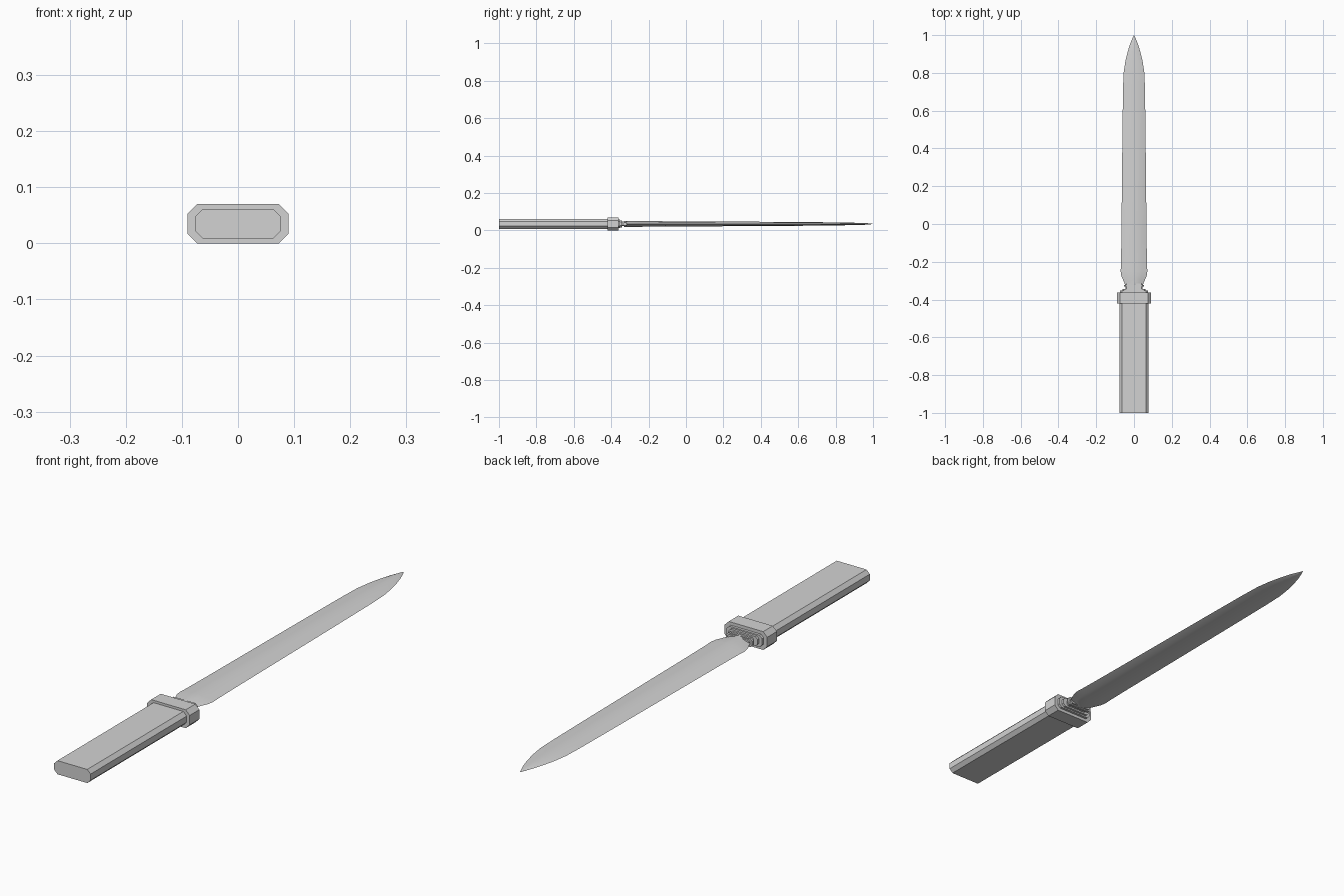
import bpy, bmesh

if "Cube" in bpy.data.objects:
    bpy.data.objects.remove(bpy.data.objects["Cube"])

ZC = 0.035  # height of the long axis

steel = bpy.data.materials.new("plain grey")
steel.diffuse_color = (0.65, 0.65, 0.65, 1)
steel.use_nodes = True
steel.node_tree.nodes["Principled BSDF"].inputs["Base Color"].default_value = steel.diffuse_color


def loft(name, rings, smooth=False):
    """Skin a list of equally sized point rings and cap both ends."""
    bm = bmesh.new()
    loops = [[bm.verts.new(p) for p in ring] for ring in rings]
    n = len(loops[0])
    for a, b in zip(loops, loops[1:]):
        for i in range(n):
            j = (i + 1) % n
            bm.faces.new((a[i], a[j], b[j], b[i]))
    bm.faces.new(loops[0])
    bm.faces.new(loops[-1])
    bmesh.ops.remove_doubles(bm, verts=bm.verts, dist=1e-5)
    bmesh.ops.recalc_face_normals(bm, faces=bm.faces)
    me = bpy.data.meshes.new(name)
    bm.to_mesh(me)
    bm.free()
    me.materials.append(steel)
    ob = bpy.data.objects.new(name, me)
    bpy.context.collection.objects.link(ob)
    if smooth:
        bpy.ops.object.select_all(action='DESELECT')
        ob.select_set(True)
        bpy.context.view_layer.objects.active = ob
        bpy.ops.object.shade_smooth_by_angle(angle=0.5)
    return ob


def octagon(y, w, h, c):
    """Chamfered rectangle section: half width, half height, chamfer."""
    pts = [(w, h - c), (w - c, h), (c - w, h), (-w, h - c),
           (-w, c - h), (c - w, -h), (w - c, -h), (w, c - h)]
    return [(x, y, ZC + z) for x, z in pts]


def bar(name, y0, y1, w, h, c):
    return loft(name, [octagon(y0, w, h, c), octagon(y1, w, h, c)])


# Grip, guard and the stepped collars in front of it
bar("grip", -1.0, -0.41, 0.077, 0.026, 0.014)
bar("guard", -0.42, -0.362, 0.09, 0.035, 0.017)
bar("guard_step", -0.365, -0.352, 0.075, 0.023, 0.011)
bar("neck", -0.355, -0.315, 0.046, 0.012, 0.006)
bar("rear_collar", -0.352, -0.343, 0.062, 0.018, 0.009)
bar("front_collar", -0.331, -0.322, 0.054, 0.016, 0.008)

# Blade stations: y, half width, half thickness, shoulder height ratio
stations = [
    (-0.325, 0.046, 0.016, 0.40), (-0.30, 0.056, 0.016, 0.42),
    (-0.275, 0.067, 0.016, 0.45), (-0.25, 0.071, 0.0155, 0.48),
    (-0.22, 0.069, 0.015, 0.52), (-0.10, 0.067, 0.014, 0.68),
    (0.20, 0.064, 0.0125, 0.70), (0.50, 0.061, 0.011, 0.70),
    (0.72, 0.058, 0.009, 0.70), (0.80, 0.055, 0.008, 0.70),
    (0.86, 0.046, 0.007, 0.70), (0.91, 0.034, 0.006, 0.70),
    (0.95, 0.022, 0.005, 0.70), (0.98, 0.010, 0.003, 0.70),
    (1.00, 0.0008, 0.0006, 0.70)]


def blade_section(y, w, t, k):
    half = [(w, 0), (0.6 * w, k * t), (0, t), (-0.6 * w, k * t)]
    return [(x, y, ZC + z) for x, z in half + [(-x, -z) for x, z in half]]


loft("blade", [blade_section(*s) for s in stations], smooth=True)
